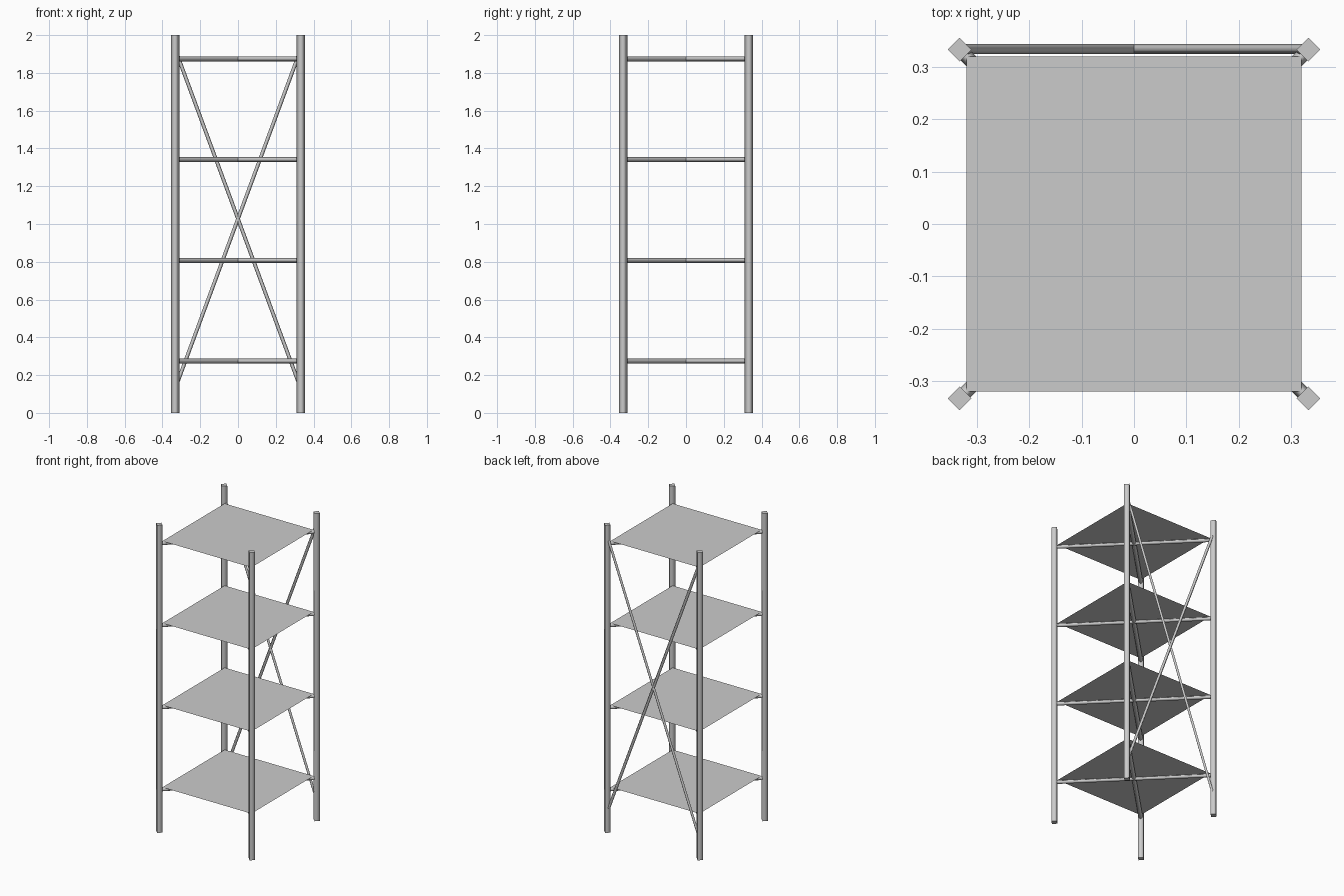
import bpy, bmesh
from mathutils import Vector

if "Cube" in bpy.data.objects:
    bpy.data.objects.remove(bpy.data.objects["Cube"])

LEG = 0.333          # leg axis offset in x and y
LEG_R = 0.0228
ROD_R = 0.013
BRACE_R = 0.0098
SHELF = 0.32         # half width of a shelf


def add_object(name, bm):
    mesh = bpy.data.meshes.new(name)
    bm.to_mesh(mesh)
    bm.free()
    ob = bpy.data.objects.new(name, mesh)
    bpy.context.collection.objects.link(ob)
    return ob


def bar(name, a, b, r, across):
    """Four-sided rod from a to b, with its corners along 'across' and the direction square to it."""
    a, b, u = Vector(a), Vector(b), Vector(across).normalized()
    axis = (b - a).normalized()
    u = (u - axis * u.dot(axis)).normalized()
    v = axis.cross(u)
    bm = bmesh.new()
    rings = [[bm.verts.new(p + d * r) for d in (u, v, -u, -v)] for p in (a, b)]
    for i in range(4):
        j = (i + 1) % 4
        f = bm.faces.new((rings[0][i], rings[0][j], rings[1][j], rings[1][i]))
        f.smooth = True
    bm.faces.new(rings[0][::-1])
    bm.faces.new(rings[1])
    return add_object(name, bm)


# Upright legs
for sx, sx_name in ((-1, "left"), (1, "right")):
    for sy, sy_name in ((-1, "front"), (1, "back")):
        x, y = sx * LEG, sy * LEG
        bar(f"{sy_name}_{sx_name}_leg", (x, y, 0), (x, y, 2), LEG_R, (1, 0, 0))

# Shelves, each a thin sheet resting on two crossed diagonal rods
for i in range(4):
    z = 0.274 + i * 0.5335
    for s in (-1, 1):
        bar(f"shelf_support_{i + 1}", (-LEG, -s * LEG, z), (LEG, s * LEG, z), ROD_R, (0, 0, 1))
    bm = bmesh.new()
    bmesh.ops.create_grid(bm, x_segments=1, y_segments=1, size=SHELF)
    bmesh.ops.translate(bm, verts=bm.verts, vec=(0, 0, z + ROD_R))
    add_object(f"shelf_{i + 1}", bm)

# Crossed braces on the back
for s in (-1, 1):
    bar("back_brace", (-s * LEG, 0.334, 0.127), (s * LEG, 0.334, 1.927), BRACE_R, (0, 1, 0))
